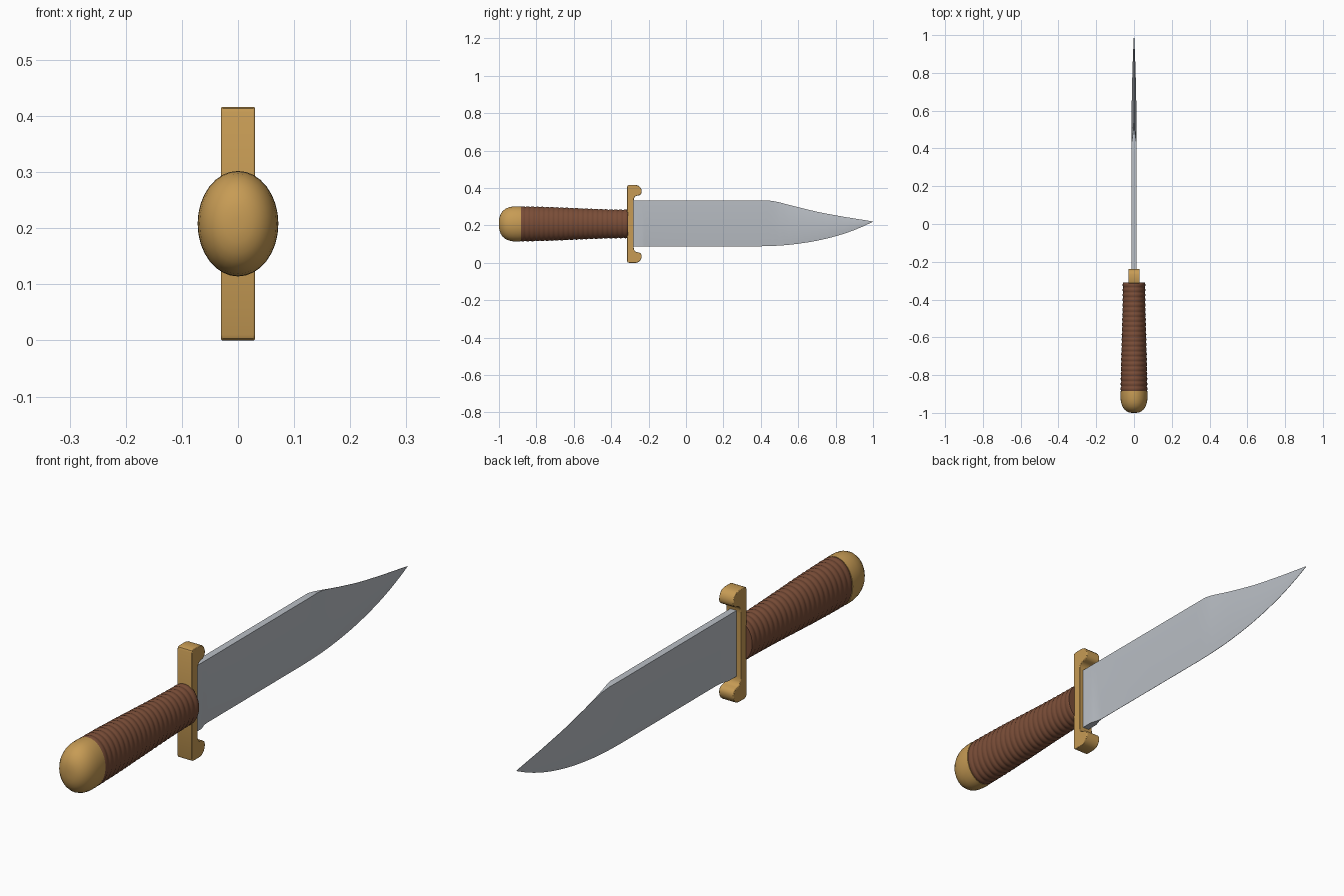
import bpy, bmesh, math

if "Cube" in bpy.data.objects:
    bpy.data.objects.remove(bpy.data.objects["Cube"])

ZC = 0.208  # height of the long axis


def material(name, rgb):
    m = bpy.data.materials.new(name)
    m.diffuse_color = (*rgb, 1)
    m.use_nodes = True
    m.node_tree.nodes["Principled BSDF"].inputs["Base Color"].default_value = m.diffuse_color
    return m


STEEL = material("steel", (0.49, 0.52, 0.56))
BRASS = material("brass", (0.57, 0.33, 0.09))
LEATHER = material("leather", (0.19, 0.073, 0.038))


def finish(name, bm, mat, angle):
    bmesh.ops.remove_doubles(bm, verts=bm.verts, dist=1e-5)
    bmesh.ops.recalc_face_normals(bm, faces=bm.faces)
    mesh = bpy.data.meshes.new(name)
    bm.to_mesh(mesh)
    bm.free()
    mesh.materials.append(mat)
    ob = bpy.data.objects.new(name, mesh)
    bpy.context.collection.objects.link(ob)
    bpy.ops.object.select_all(action='DESELECT')
    bpy.context.view_layer.objects.active = ob
    ob.select_set(True)
    bpy.ops.object.shade_smooth_by_angle(angle=math.radians(angle))
    return ob


def loft(name, rings, mat, angle):
    """Skin a list of closed rings and cap both ends."""
    bm = bmesh.new()
    loops = [[bm.verts.new(p) for p in ring] for ring in rings]
    n = len(loops[0])
    for a, b in zip(loops, loops[1:]):
        for i in range(n):
            j = (i + 1) % n
            bm.faces.new((a[i], a[j], b[j], b[i]))
    bm.faces.new(loops[0])
    bm.faces.new(loops[-1])
    return finish(name, bm, mat, angle)


def oval(y, rx, rz, n=32):
    return [(rx * math.cos(2 * math.pi * i / n), y,
             ZC + rz * math.sin(2 * math.pi * i / n)) for i in range(n)]


# Pommel: rounded oval cap
dome = [(-1, 0.12), (-0.998, 0.35), (-0.991, 0.56), (-0.98, 0.73), (-0.965, 0.86),
        (-0.946, 0.95), (-0.925, 0.99), (-0.9, 1), (-0.883, 0.985)]
loft("pommel", [oval(y, 0.072 * f, 0.094 * f) for y, f in dome], BRASS, 50)

# Grip: tapering oval with wrapped ridges
WRAPS, STEPS = 22, 6
rings = []
for i in range(WRAPS * STEPS + 1):
    t = i / (WRAPS * STEPS)
    ease = t * t * (3 - 2 * t)
    bump = 0.0035 * (abs(math.sin(math.pi * i / STEPS)) - 1)
    rings.append(oval(-0.885 + 0.575 * t, 0.071 - 0.011 * ease + bump,
                      0.094 - 0.017 * ease + bump))
loft("grip", rings, LEATHER, 60)

# Guard: side profile with hooked ends, mirrored top to bottom
upper = [(-0.28, 0.325), (-0.279, 0.342), (-0.273, 0.354), (-0.262, 0.359), (-0.25, 0.361),
         (-0.241, 0.367), (-0.237, 0.378), (-0.238, 0.391), (-0.244, 0.403), (-0.254, 0.412),
         (-0.267, 0.416), (-0.305, 0.416), (-0.312, 0.413), (-0.315, 0.406)]
profile = upper + [(y, 2 * ZC - z) for y, z in reversed(upper)]
guard = loft("guard", [[(x, y, z) for y, z in profile] for x in (-0.03, 0.03)], BRASS, 40)
bev = guard.modifiers.new("soft_edges", 'BEVEL')
bev.width, bev.segments, bev.limit_method = 0.002, 2, 'ANGLE'
bev.angle_limit = math.radians(60)

# Blade stations: y, spine z, edge z, spine / shoulder / edge half-thickness
T, E = 0.013, 0.0006
stations = [(-0.29, 0.334, 0.088, T, T, T), (-0.235, 0.334, 0.088, T, T, T),
            (-0.222, 0.334, 0.088, T, T, 0.009), (-0.205, 0.334, 0.088, T, T, 0.003),
            (-0.185, 0.334, 0.088, T, T, E), (0.1, 0.334, 0.088, T, T, E),
            (0.38, 0.334, 0.088, T, T, E), (0.43, 0.334, 0.089, T, T, E),
            (0.46, 0.331, 0.090, 0.008, T, E), (0.5, 0.323, 0.092, 0.003, T, E),
            (0.55, 0.310, 0.096, E, T, E), (0.6, 0.297, 0.102, E, 0.0125, E),
            (0.65, 0.285, 0.109, E, 0.012, E), (0.7, 0.273, 0.118, E, 0.011, E),
            (0.75, 0.263, 0.129, E, 0.010, E), (0.8, 0.254, 0.142, E, 0.0085, E),
            (0.85, 0.245, 0.157, E, 0.007, E), (0.9, 0.237, 0.175, E, 0.005, E),
            (0.95, 0.229, 0.196, E, 0.003, E), (1.0, 0.221, 0.2195, E, E, E)]
rings = []
for y, zt, zb, a, b, c in stations:
    zm = zb + 0.5 * (zt - zb)
    side = [(a, zt), (b, zm), (c, zb)]
    rings.append([(x, y, z) for x, z in side] + [(-x, y, z) for x, z in reversed(side)])
loft("blade", rings, STEEL, 35)
